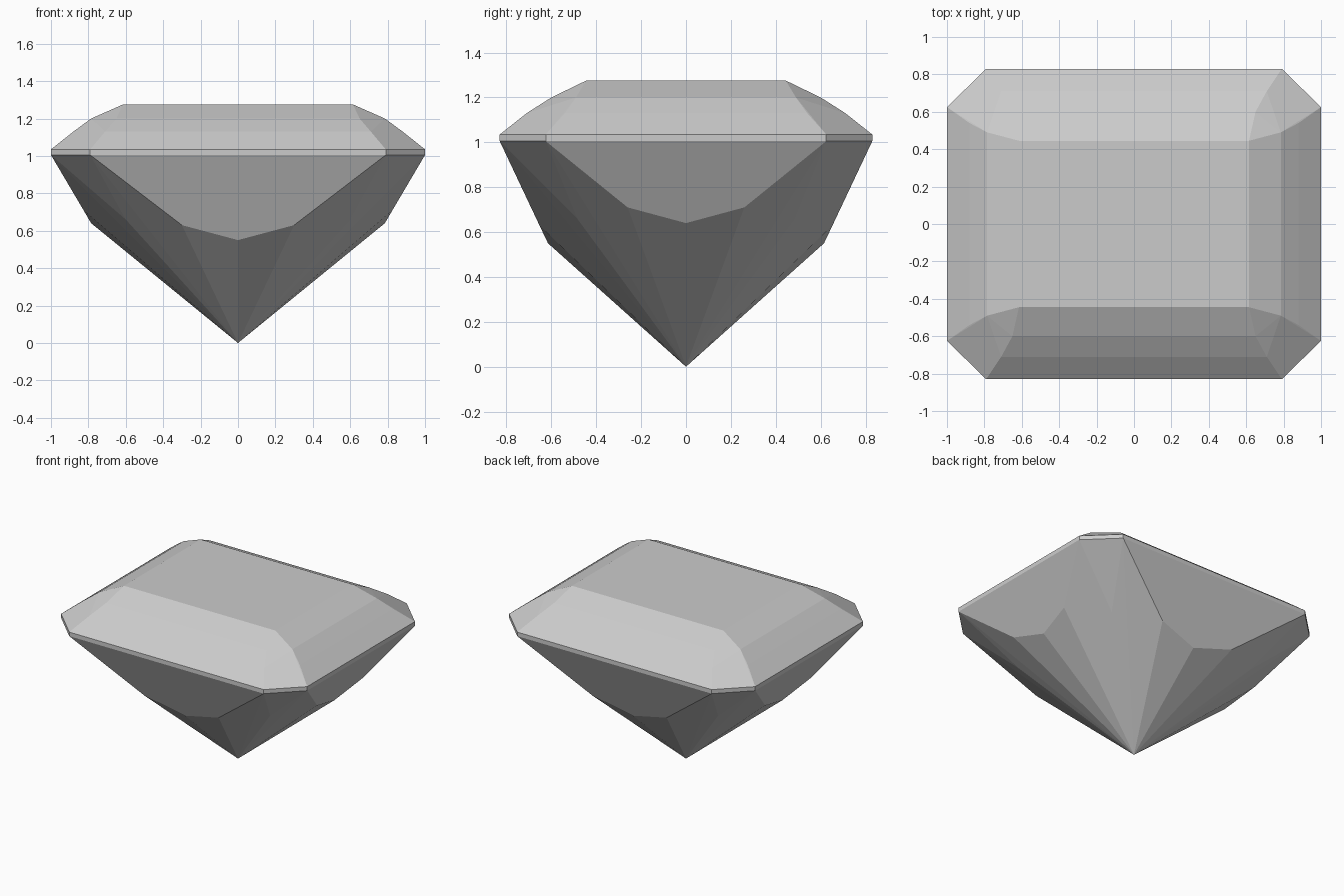
import bpy
import bmesh
import math
from itertools import product

cube = bpy.data.objects.get("Cube")
if cube:
    bpy.data.objects.remove(cube, do_unlink=True)

# One neutral stone colour
stone = bpy.data.materials.new("pale grey stone")
stone.use_nodes = True
colour = (0.6, 0.6, 0.6, 1.0)
stone.diffuse_color = colour
stone.node_tree.nodes["Principled BSDF"].inputs["Base Color"].default_value = colour

# Corner points of one quarter of the gem; the rest is mirrored
TABLE = [(0.615, 0.445, 1.275)]
CROWN = [(0.65, 0.60, 1.20), (0.785, 0.49, 1.20),
         (0.71, 0.71, 1.13), (0.88, 0.54, 1.13)]
GIRDLE = [(x, y, z) for z in (1.035, 1.005)
          for x, y in ((0.79, 0.83), (1.0, 0.625))]
PAVILION = [(0.30, 0.653, 0.63), (0.0, 0.615, 0.55),
            (0.826, 0.26, 0.71), (0.785, 0.0, 0.64),
            (0.60, 0.485, 0.66)]
TIP = [(0.0, 0.0, 0.0)]


def mirrored(points):
    """Repeat points in all four quarters, without doubles on the axes."""
    return {(sx * x + 0.0, sy * y + 0.0, z)
            for x, y, z in points for sx, sy in product((1, -1), repeat=2)}


# Facets are the flat faces of the hull around the corner points
bm = bmesh.new()
for point in sorted(mirrored(TABLE + CROWN + GIRDLE + PAVILION + TIP)):
    bm.verts.new(point)
hull = bmesh.ops.convex_hull(bm, input=bm.verts[:])
loose = [v for v in bm.verts if not v.link_faces]
bmesh.ops.delete(bm, geom=loose, context="VERTS")
bmesh.ops.dissolve_limit(bm, angle_limit=math.radians(1.0),
                         verts=bm.verts[:], edges=bm.edges[:])
bmesh.ops.recalc_face_normals(bm, faces=bm.faces[:])

mesh = bpy.data.meshes.new("cut_gemstone")
bm.to_mesh(mesh)
bm.free()
mesh.materials.append(stone)
gem = bpy.data.objects.new("cut_gemstone", mesh)
bpy.context.collection.objects.link(gem)
